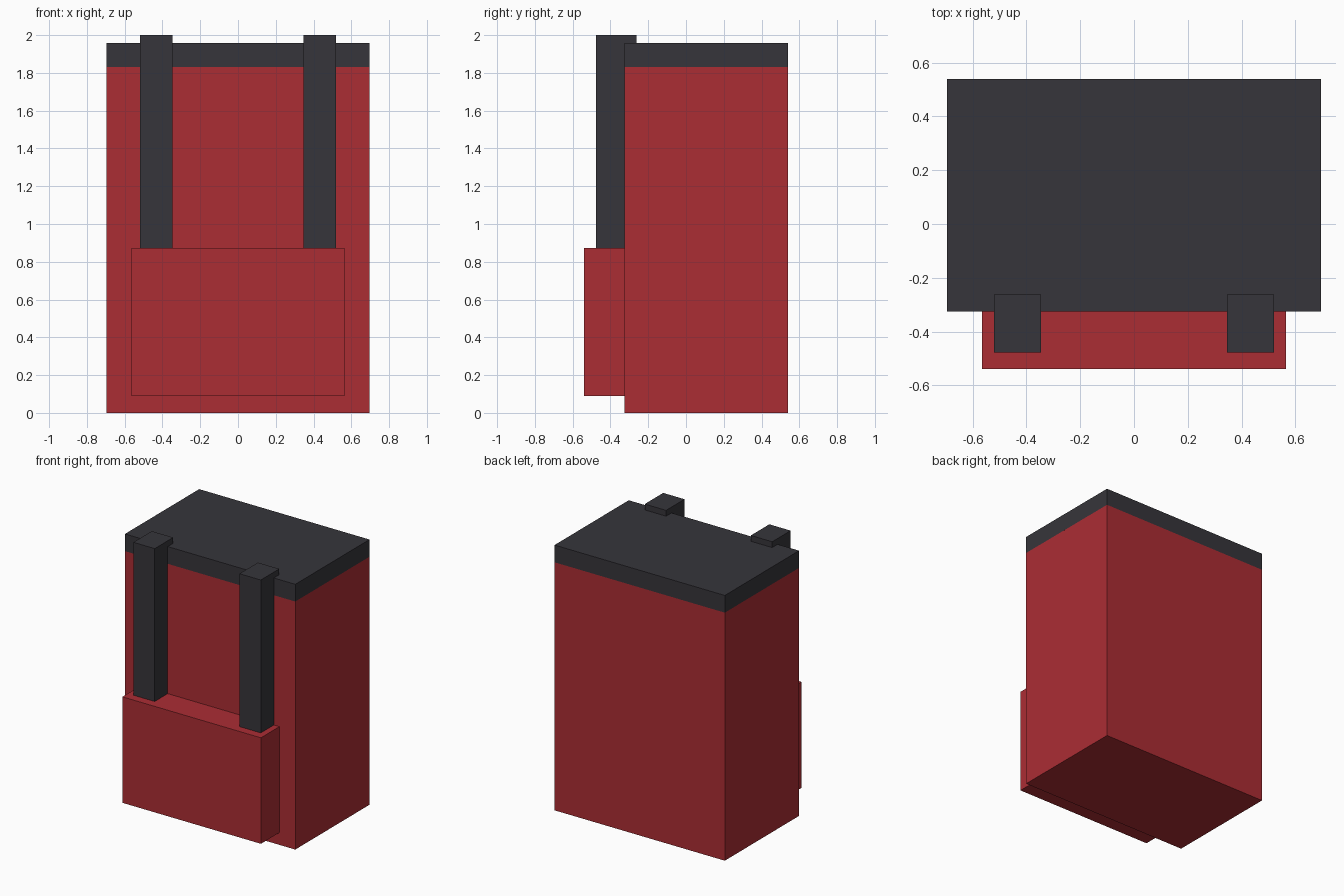
import bpy
from mathutils import Vector

cube = bpy.data.objects.get("Cube")
if cube:
    bpy.data.objects.remove(cube, do_unlink=True)


def make_material(name, rgb):
    mat = bpy.data.materials.new(name)
    mat.use_nodes = True
    color = (*rgb, 1.0)
    mat.diffuse_color = color
    mat.node_tree.nodes["Principled BSDF"].inputs["Base Color"].default_value = color
    return mat


def box(name, low, high, mat):
    """Axis-aligned box between two opposite corners."""
    low, high = Vector(low), Vector(high)
    bpy.ops.mesh.primitive_cube_add(size=1, location=(low + high) / 2)
    obj = bpy.context.object
    obj.name = name
    obj.data.name = name
    obj.scale = high - low
    bpy.ops.object.transform_apply(location=False, rotation=False, scale=True)
    obj.data.materials.append(mat)
    return obj


red = make_material("red fabric", (0.41, 0.026, 0.034))
dark = make_material("dark grey webbing", (0.037, 0.036, 0.043))

half_width, front, back = 0.695, -0.325, 0.54
lid_bottom, lid_top = 1.83, 1.957
pocket_top = 0.872

# Main bag and its lid
box("bag_body", (-half_width, front, 0), (half_width, back, lid_bottom), red)
box("lid", (-half_width, front, lid_bottom), (half_width, back, lid_top), dark)

# Front pocket
box("front_pocket", (-0.565, -0.54, 0.09), (0.565, front, pocket_top), red)

# Straps rising from the pocket and hooking over the lid edge
for side, x in (("left", 0.433), ("right", -0.433)):
    box(side + "_strap", (x - 0.087, -0.477, pocket_top), (x + 0.087, -0.262, 2.0), dark)
